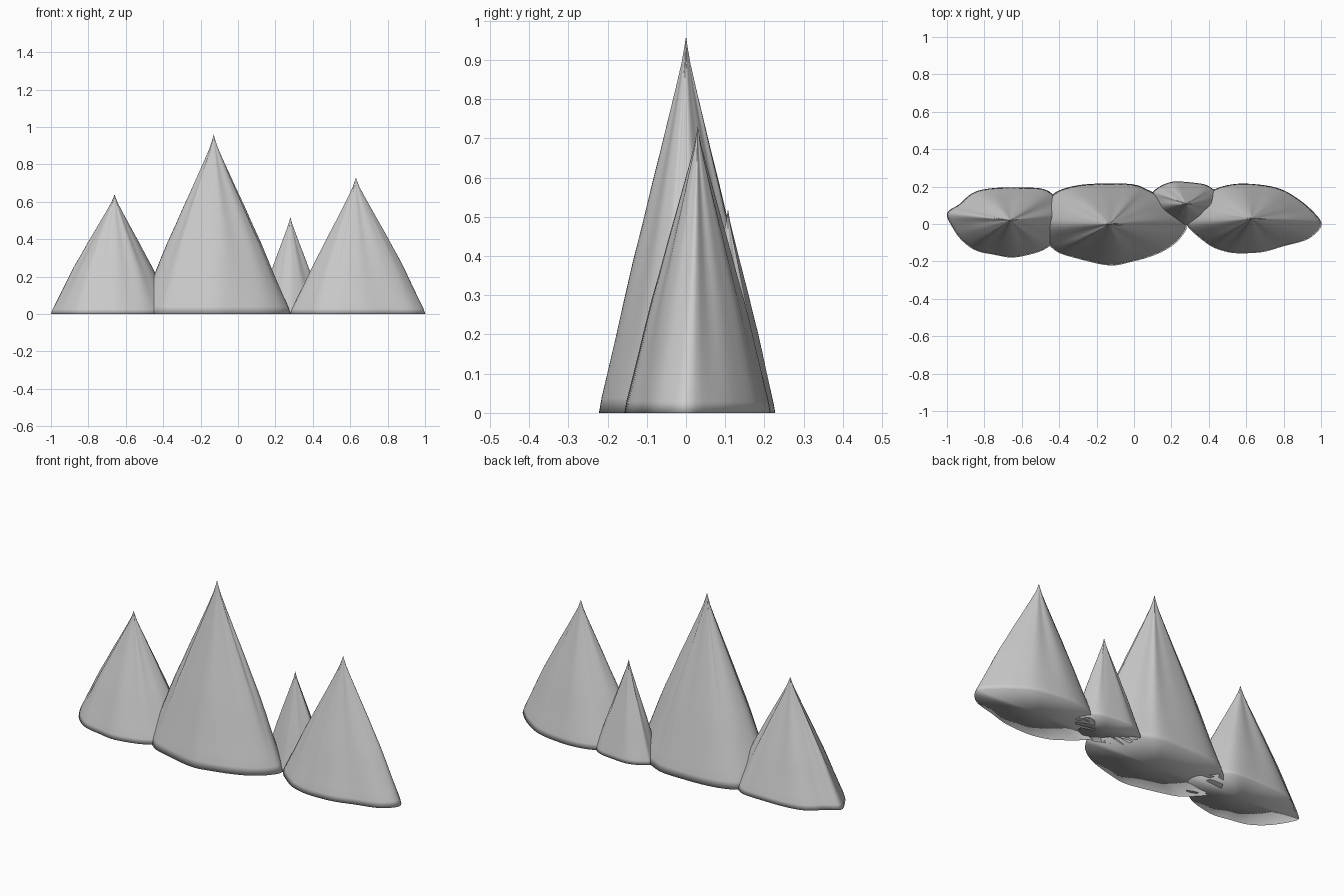
import bpy, bmesh, math, random
from mathutils import Vector

if "Cube" in bpy.data.objects:
    bpy.data.objects.remove(bpy.data.objects["Cube"])

SIDES = 64
# shared slope profile: (height fraction, radius fraction), hollowed towards the tip
SLOPE = [(0, 1), (0.04, 0.97), (0.1, 0.91), (0.2, 0.81), (0.3, 0.715), (0.4, 0.615), (0.5, 0.505),
         (0.6, 0.40), (0.7, 0.29), (0.78, 0.205), (0.86, 0.12), (0.93, 0.05), (0.97, 0.02)]


def smooth_loop(points, count):
    """Closed Catmull-Rom curve through the outline points."""
    pts = [Vector(p) for p in points]
    n = len(pts)
    loop = []
    for i in range(count):
        u = i * n / count
        k, t = int(u), u - int(u)
        a, b, c, d = (pts[(k + j) % n] for j in (-1, 0, 1, 2))
        loop.append(0.5 * (2 * b + (c - a) * t + (2 * a - 5 * b + 4 * c - d) * t * t
                           + (3 * b - a - 3 * c + d) * t ** 3))
    return loop


def peak(name, apex, outline, seed):
    rng = random.Random(seed)
    phase = [rng.uniform(0, math.tau) for _ in range(3)]
    ax, ay, h = apex
    tip = Vector((ax, ay))
    base = smooth_loop(outline, SIDES)
    bm = bmesh.new()
    rings = []
    for t, f in SLOPE:
        ring = []
        for i, p in enumerate(base):
            a = i / SIDES * math.tau
            # shallow gullies that fade out at the foot
            ridge = 1 + 0.05 * t * (math.sin(7 * a + phase[0]) + 0.6 * math.sin(12 * a + phase[1]))
            ridge += 0.006 * math.sin(10 * a + phase[2])
            q = tip + (p - tip) * f * ridge
            ring.append(bm.verts.new((q.x, q.y, t * h)))
        rings.append(ring)
    top = bm.verts.new(apex)
    foot = bm.verts.new((ax, ay, 0))
    for i in range(SIDES):
        j = (i + 1) % SIDES
        for lo, hi in zip(rings, rings[1:]):
            bm.faces.new((lo[i], lo[j], hi[j], hi[i]))
        bm.faces.new((rings[-1][i], rings[-1][j], top))
        bm.faces.new((rings[0][j], rings[0][i], foot))
    bmesh.ops.recalc_face_normals(bm, faces=bm.faces)
    for face in bm.faces:
        face.smooth = True
    mesh = bpy.data.meshes.new(name)
    bm.to_mesh(mesh)
    bm.free()
    bpy.context.collection.objects.link(bpy.data.objects.new(name, mesh))


# four overlapping mountain peaks, outlines counter-clockwise
peak("left_peak", (-0.66, 0.02, 0.64),
     [(-.34, .02), (-.39, .11), (-.48, .185), (-.65, .195), (-.83, .18), (-.93, .11), (-1, .05),
      (-.95, -.05), (-.87, -.13), (-.75, -.165), (-.63, -.178), (-.5, -.145), (-.4, -.08)], 1)
peak("main_peak", (-0.13, 0, 0.96),
     [(.28, -.01), (.2, .1), (.09, .175), (0, .21), (-.17, .217), (-.36, .195), (-.45, .14),
      (-.53, .01), (-.45, -.12), (-.34, -.175), (-.14, -.22), (0, -.2), (.17, -.14), (.25, -.07)], 2)
peak("small_peak", (0.28, 0.107, 0.52),
     [(.46, .11), (.43, .18), (.36, .215), (.21, .226), (.13, .195), (.1, .16), (.12, .07),
      (.2, .02), (.28, -.005), (.38, .03)], 3)
peak("right_peak", (0.63, 0.03, 0.73),
     [(1, .01), (.92, .1), (.8, .18), (.63, .215), (.45, .195), (.34, .11), (.28, 0),
      (.4, -.11), (.5, -.15), (.65, -.155), (.8, -.12), (.95, -.07)], 4)
